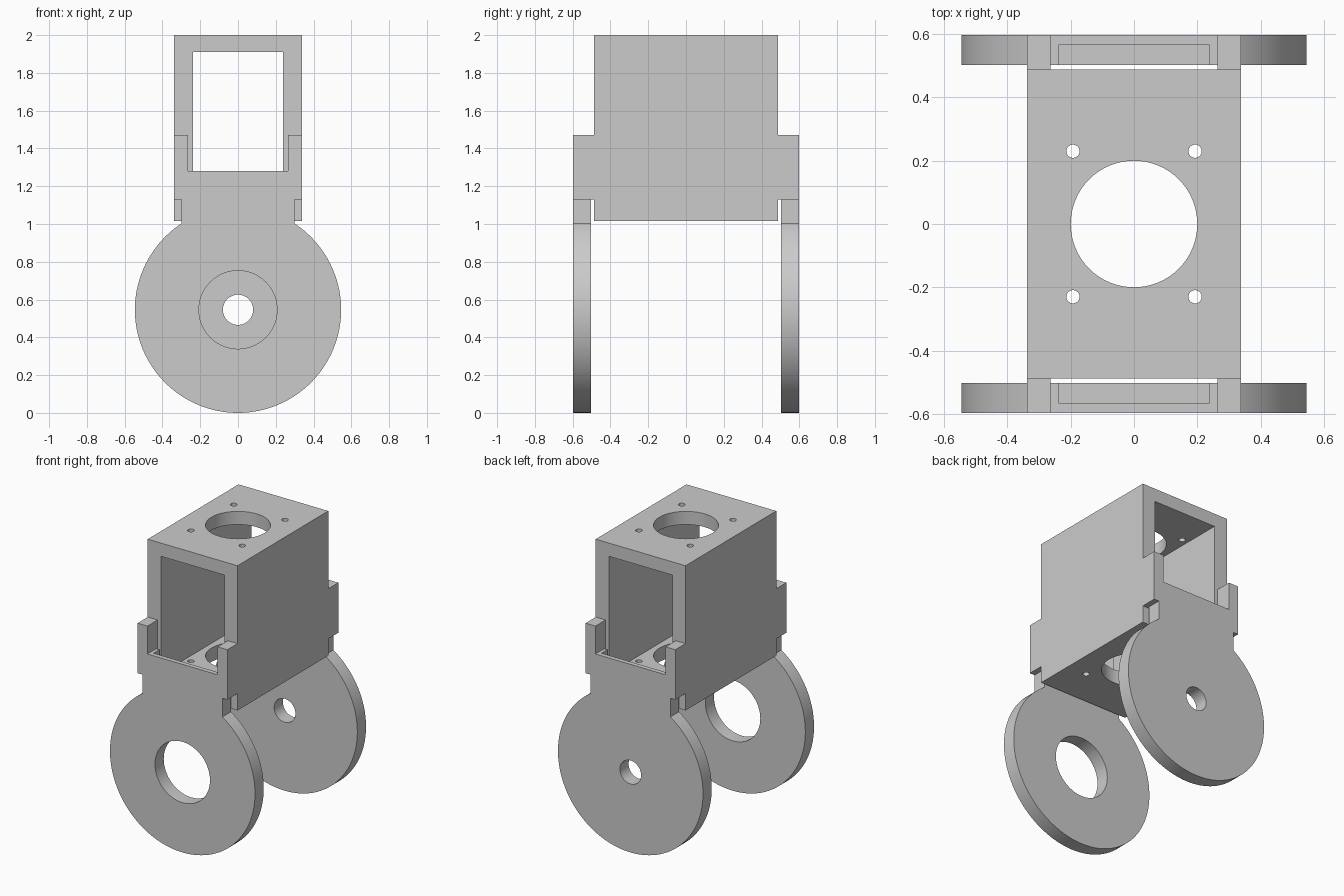
import bpy, bmesh, math

if "Cube" in bpy.data.objects:
    bpy.data.objects.remove(bpy.data.objects["Cube"])

grey = bpy.data.materials.new("plain grey")
grey.diffuse_color = (0.6, 0.6, 0.6, 1)
grey.use_nodes = True
grey.node_tree.nodes["Principled BSDF"].inputs["Base Color"].default_value = grey.diffuse_color


def finish(name, bm):
    bmesh.ops.recalc_face_normals(bm, faces=bm.faces[:])
    mesh = bpy.data.meshes.new(name)
    bm.to_mesh(mesh)
    bm.free()
    mesh.materials.append(grey)
    ob = bpy.data.objects.new(name, mesh)
    bpy.context.collection.objects.link(ob)
    return ob


def block(name, x0, x1, y0, y1, z0, z1):
    bm = bmesh.new()
    bmesh.ops.create_cube(bm, size=1)
    for v in bm.verts:
        v.co = (x1 if v.co.x > 0 else x0, y1 if v.co.y > 0 else y0, z1 if v.co.z > 0 else z0)
    return finish(name, bm)


def extrude_xz(name, points, y0, y1):
    bm = bmesh.new()
    face = bm.faces.new([bm.verts.new((x, y0, z)) for x, z in points])
    new = bmesh.ops.extrude_face_region(bm, geom=[face])["geom"]
    bmesh.ops.translate(bm, vec=(0, y1 - y0, 0),
                        verts=[g for g in new if isinstance(g, bmesh.types.BMVert)])
    return finish(name, bm)


def cylinder(name, radius, depth, location, sides, along_y=False):
    bpy.ops.mesh.primitive_cylinder_add(
        vertices=sides, radius=radius, depth=depth, location=location,
        rotation=(math.pi / 2 if along_y else 0, 0, 0))
    ob = bpy.context.object
    ob.name = name
    return ob


def combine(target, tool, operation):
    mod = target.modifiers.new(operation.lower(), "BOOLEAN")
    mod.operation, mod.solver, mod.object = operation, "EXACT", tool
    bpy.context.view_layer.objects.active = target
    bpy.ops.object.modifier_apply(modifier=mod.name)
    bpy.data.objects.remove(tool, do_unlink=True)


CENTRE_Z, R = 0.546, 0.546      # disc centre height and radius
NECK, HALF, ARM = 0.30, 0.338, 0.264
BOX_Y, IN_Y, OUT_Y = 0.488, 0.503, 0.597

# Housing box
bracket = block("motor_bracket", -HALF, HALF, -BOX_Y, BOX_Y, 1.015, 2.0)

# Side plate outline: disc, neck, shoulders and two upright arms
start = math.acos(NECK / R)
n = 96
outline = []
for i in range(n + 1):
    a = start - (math.pi + 2 * start) * i / n
    outline.append((R * math.cos(a), CENTRE_Z + R * math.sin(a)))
left = [(-NECK, 1.13), (-HALF, 1.13), (-HALF, 1.47), (-ARM, 1.47), (-ARM, 1.28)]
outline += left + [(-x, z) for x, z in reversed(left)]

for side in (-1, 1):
    # Links between the arms and the box
    for s in (-1, 1):
        xs, ys = sorted((s * ARM, s * HALF)), sorted((side * 0.44, side * 0.55))
        combine(bracket, block("arm_link", *xs, *ys, 1.13, 1.47), "UNION")
    ys = sorted((side * IN_Y, side * OUT_Y))
    combine(bracket, extrude_xz("ear_plate", outline, *ys), "UNION")

# Tunnel through the housing, pocketing the inside of both plates
combine(bracket, block("tunnel_cutter", -0.239, 0.239, -0.566, 0.566, 1.11, 1.91), "DIFFERENCE")

# Large front bore and small rear bore in the discs
for y, radius in ((-0.55, 0.207), (0.55, 0.08)):
    combine(bracket, cylinder("disc_bore_cutter", radius, 0.3, (0, y, CENTRE_Z), 64, True), "DIFFERENCE")

# Central opening and four screw holes through roof and floor
combine(bracket, cylinder("centre_bore_cutter", 0.2, 1.4, (0, 0, 1.5), 64), "DIFFERENCE")
for x in (-0.193, 0.193):
    for y in (-0.23, 0.23):
        combine(bracket, cylinder("screw_hole_cutter", 0.021, 1.4, (x, y, 1.5), 24), "DIFFERENCE")

# Smooth round walls, sharp corners
bpy.ops.object.select_all(action="DESELECT")
bracket.select_set(True)
bpy.context.view_layer.objects.active = bracket
bpy.ops.object.shade_smooth_by_angle(angle=math.radians(30))
